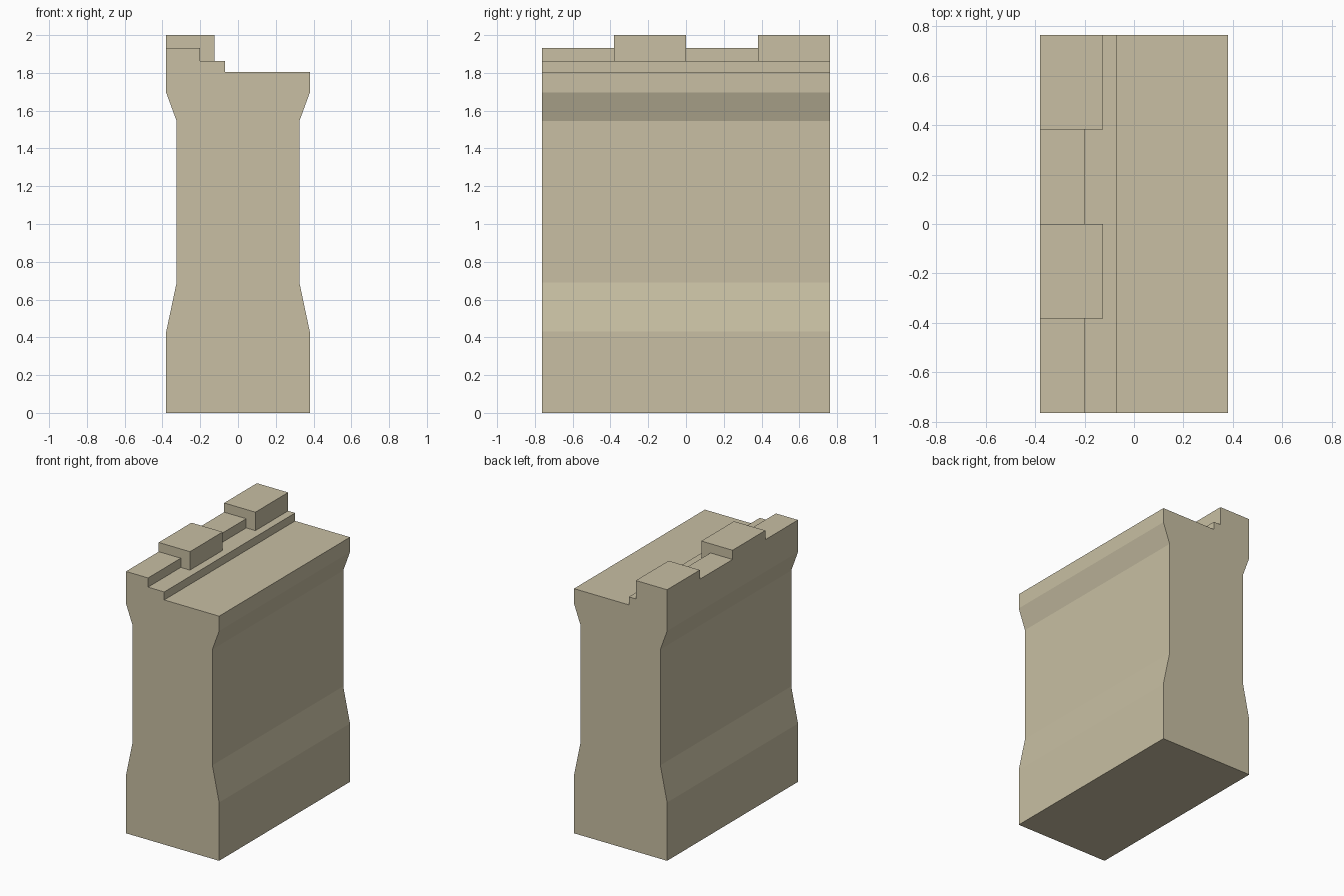
import bpy, bmesh

if "Cube" in bpy.data.objects:
    bpy.data.objects.remove(bpy.data.objects["Cube"])

HALF = 0.763  # half the wall length along y

stone = bpy.data.materials.new("stone")
stone.diffuse_color = (0.578, 0.521, 0.366, 1)
stone.use_nodes = True
stone.node_tree.nodes["Principled BSDF"].inputs["Base Color"].default_value = stone.diffuse_color


def extrude_profile(name, profile, y0, y1):
    """Extrude an x-z outline along y into a closed solid."""
    bm = bmesh.new()
    face = bm.faces.new([bm.verts.new((x, y0, z)) for x, z in profile])
    ext = bmesh.ops.extrude_face_region(bm, geom=[face], use_keep_orig=True)
    verts = [v for v in ext["geom"] if isinstance(v, bmesh.types.BMVert)]
    bmesh.ops.translate(bm, verts=verts, vec=(0, y1 - y0, 0))
    bmesh.ops.recalc_face_normals(bm, faces=bm.faces)
    mesh = bpy.data.meshes.new(name)
    bm.to_mesh(mesh)
    bm.free()
    mesh.materials.append(stone)
    obj = bpy.data.objects.new(name, mesh)
    bpy.context.collection.objects.link(obj)
    return obj


# Wall body: waisted sides, walkway and a low step behind the parapet
side = [(0.38, 0), (0.38, 0.43), (0.325, 0.69), (0.325, 1.545), (0.38, 1.695)]
top = [(0.38, 1.805), (-0.068, 1.805), (-0.068, 1.864), (-0.38, 1.864)]
mirrored = [(-x, z) for x, z in reversed(side)]
extrude_profile("wall_body", side + top + mirrored, -HALF, HALF)

# Parapet: low gaps alternating with taller, deeper merlons
for i in range(4):
    tall = i % 2 == 1
    inner, height = (-0.125, 2.0) if tall else (-0.2, 1.932)
    y0 = -HALF + i * HALF / 2
    outline = [(-0.38, 1.864), (inner, 1.864), (inner, height), (-0.38, height)]
    name = ("merlon_" if tall else "parapet_gap_") + str(i // 2 + 1)
    extrude_profile(name, outline, y0, y0 + HALF / 2)
